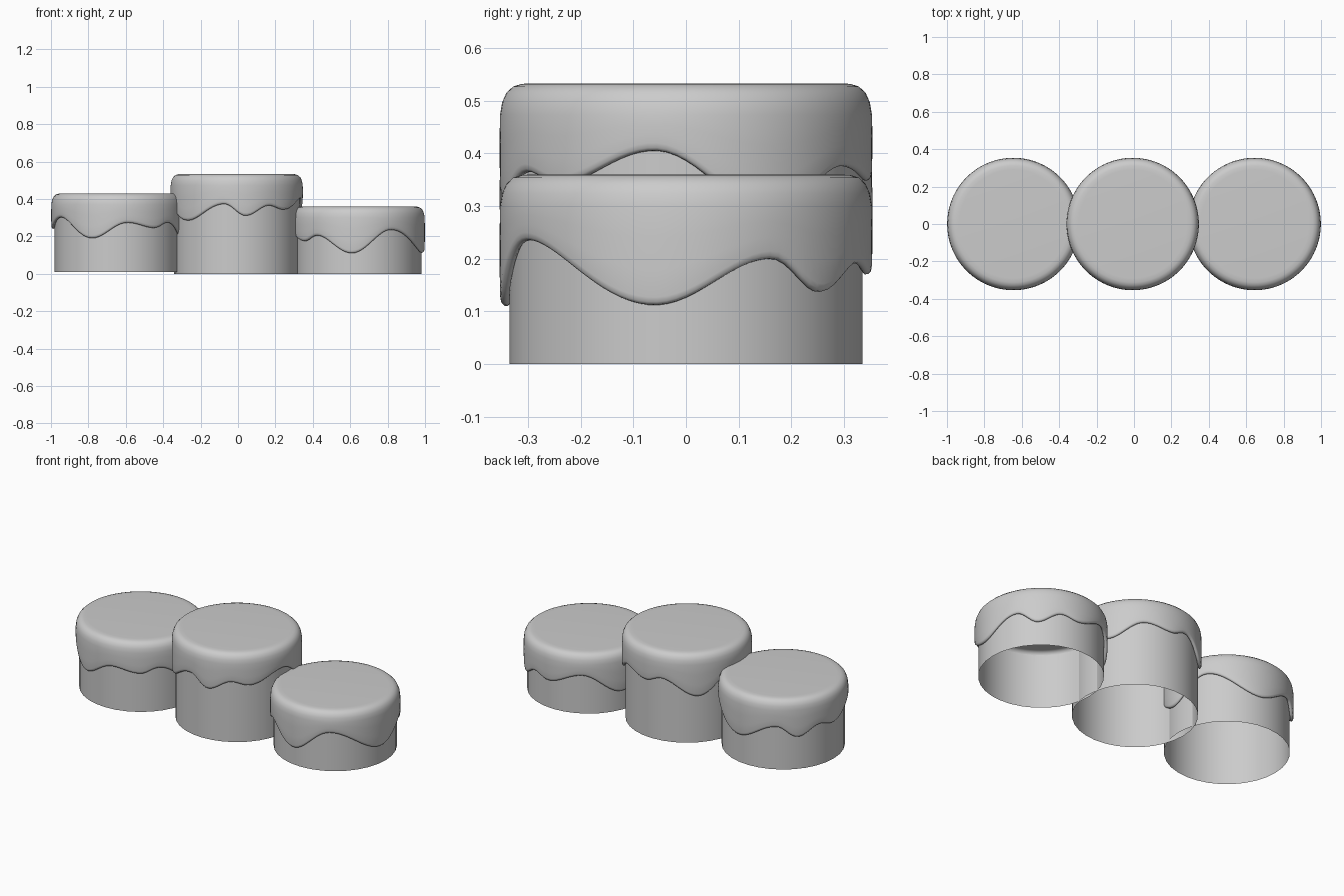
import bpy, bmesh
from math import cos, sin, pi, radians

if "Cube" in bpy.data.objects:
    bpy.data.objects.remove(bpy.data.objects["Cube"])

# Drip line: (angle in degrees, depth below the top) at each crest and trough
DRIPS = [(28, .160), (47, .223), (69, .168), (85, .190), (119, .128), (156, .240),
         (188, .157), (214, .185), (230, .155), (264, .250), (300, .125), (350, .248)]


def drip_depth(deg):
    deg = (deg - 28) % 360 + 28
    points = DRIPS + [(388, .160)]
    for (a, da), (b, db) in zip(points, points[1:]):
        if a <= deg <= b:
            return da + (db - da) * (1 - cos(pi * (deg - a) / (b - a))) / 2


def make_object(name, bm, location, turn):
    bmesh.ops.recalc_face_normals(bm, faces=bm.faces[:])
    for f in bm.faces:
        f.smooth = True
    mesh = bpy.data.meshes.new(name)
    bm.to_mesh(mesh)
    bm.free()
    obj = bpy.data.objects.new(name, mesh)
    obj.location = location
    obj.rotation_euler.z = radians(turn)
    bpy.context.collection.objects.link(obj)
    return obj


def loft(bm, rings):
    for lower, upper in zip(rings, rings[1:]):
        n = len(lower)
        for i in range(n):
            j = (i + 1) % n
            bm.faces.new((lower[i], lower[j], upper[j], upper[i]))


# Open tube for the body of the cake
def make_base(name, x, bottom, top, sides=32):
    bm = bmesh.new()
    rings = [[bm.verts.new((.335 * cos(2 * pi * i / sides), .335 * sin(2 * pi * i / sides), z))
              for i in range(sides)] for z in (bottom, top - .03)]
    loft(bm, rings)
    make_object(name, bm, (x, 0, 0), 0)


# Thick icing shell with a rounded shoulder and a rolled wavy lip
def make_icing(name, x, top, turn, sides=120):
    bm = bmesh.new()
    columns = []
    for i in range(sides):
        a = 2 * pi * i / sides
        d = drip_depth(360 * i / sides)
        side = [(.353 + .001 * sin(pi * t), -.06 - t * (d - .075)) for t in (0, .35, .7, 1)]
        profile = ([(.29, 0), (.312, -.001), (.328, -.006), (.341, -.018), (.349, -.036)] + side +
                   [(.3515, -d + .006), (.347, -d + .001), (.341, -d), (.3355, -d + .006),
                    (.335, -d + .02), (.335, -.04), (.328, -.025), (.31, -.02)])
        columns.append([bm.verts.new((r * cos(a), r * sin(a), z)) for r, z in profile])
    rings = [list(ring) for ring in zip(*columns)]
    loft(bm, rings)
    bm.faces.new(rings[0])
    bm.faces.new(rings[-1])
    make_object(name, bm, (x, 0, top), turn)


# Three cakes: x, base bottom, top height, icing rotation
for label, x, bottom, top, turn in (("left", -.645, .01, .43, 91),
                                    ("middle", -.007, 0, .533, 231),
                                    ("right", .645, 0, .36, 0)):
    make_base(label + "_cake_base", x, bottom, top)
    make_icing(label + "_cake_icing", x, top, turn)
